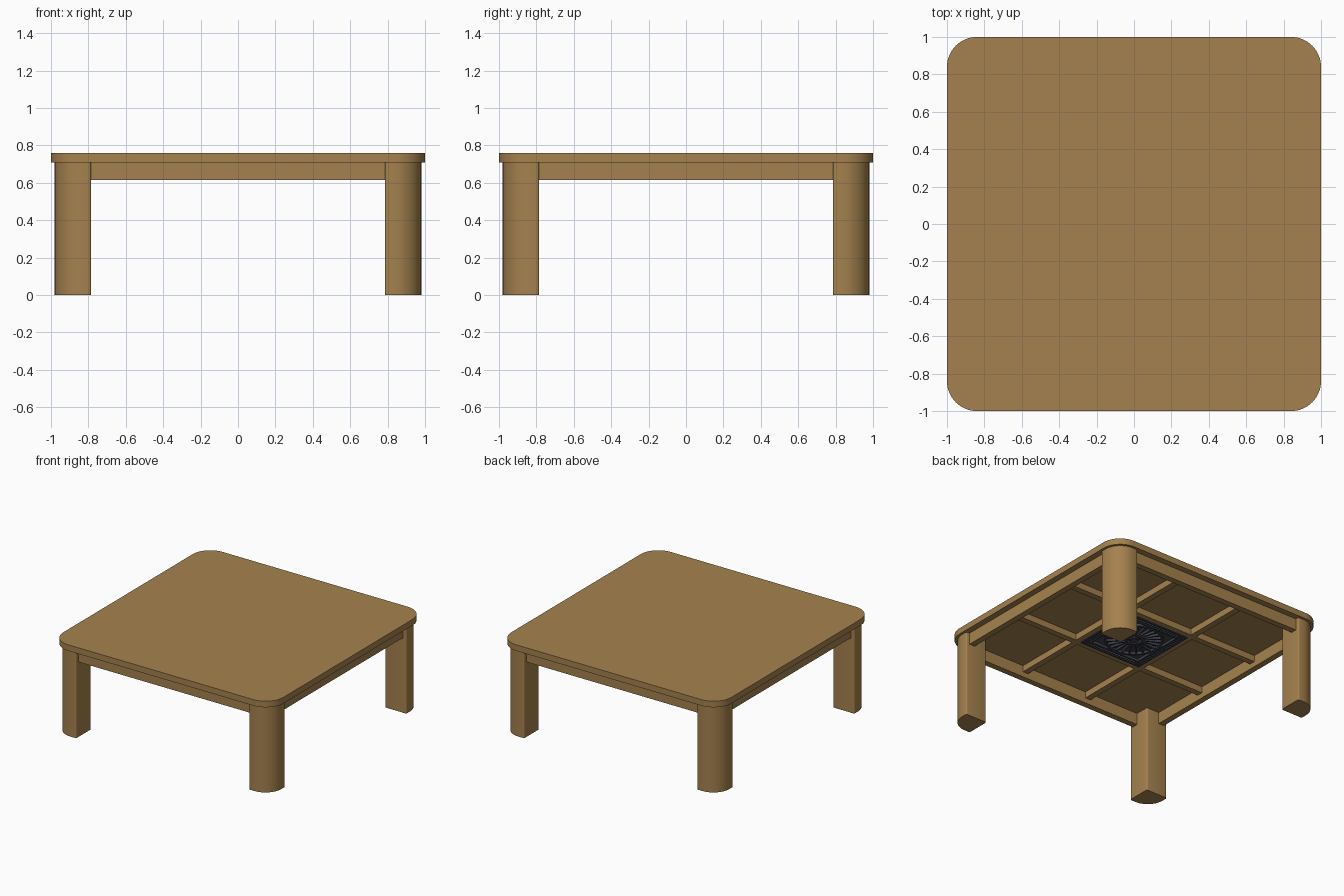
import bpy, bmesh, math
from mathutils import Matrix

if "Cube" in bpy.data.objects:
    bpy.data.objects.remove(bpy.data.objects["Cube"])


def material(name, rgb):
    m = bpy.data.materials.new(name)
    m.diffuse_color = (*rgb, 1)
    m.use_nodes = True
    m.node_tree.nodes["Principled BSDF"].inputs["Base Color"].default_value = m.diffuse_color
    return m


wood = material("warm wood", (0.376, 0.222, 0.077))
metal = material("dark grey metal", (0.055, 0.058, 0.078))


def finish(bm, name, mat):
    bmesh.ops.recalc_face_normals(bm, faces=bm.faces)
    me = bpy.data.meshes.new(name)
    bm.to_mesh(me)
    bm.free()
    me.materials.append(mat)
    ob = bpy.data.objects.new(name, me)
    bpy.context.collection.objects.link(ob)
    bpy.ops.object.select_all(action='DESELECT')
    ob.select_set(True)
    bpy.context.view_layer.objects.active = ob
    bpy.ops.object.shade_smooth_by_angle(angle=math.radians(30))
    return ob


def add_box(bm, x0, x1, y0, y1, z0, z1, turn=0.0):
    mat = (Matrix.Rotation(turn, 4, 'Z')
           @ Matrix.Translation(((x0 + x1) / 2, (y0 + y1) / 2, (z0 + z1) / 2))
           @ Matrix.Diagonal((x1 - x0, y1 - y0, z1 - z0, 1)))
    bmesh.ops.create_cube(bm, size=1, matrix=mat)


def rounded_prism(name, x0, x1, y0, y1, z0, z1, radii, mat):
    """Upright block; radii are for corners ++, -+, --, +-."""
    bm = bmesh.new()
    pts = []
    for i, (cx, cy, sx, sy) in enumerate(((x1, y1, 1, 1), (x0, y1, -1, 1),
                                          (x0, y0, -1, -1), (x1, y0, 1, -1))):
        r = radii[i]
        n = 16 if r > 0.05 else 4
        for k in range(n + 1):
            a = math.pi / 2 * (i + k / n)
            pts.append((cx - sx * r + r * math.cos(a), cy - sy * r + r * math.sin(a), z0))
    face = bm.faces.new([bm.verts.new(p) for p in pts])
    up = bmesh.ops.extrude_face_region(bm, geom=[face], use_keep_orig=True)
    for v in up["geom"]:
        if isinstance(v, bmesh.types.BMVert):
            v.co.z = z1
    return finish(bm, name, mat)


def add_ring(bm, r0, r1, z0, z1, n=40):
    loops = [[bm.verts.new((r * math.cos(math.tau * i / n), r * math.sin(math.tau * i / n), z))
              for i in range(n)] for r, z in ((r0, z0), (r1, z0), (r1, z1), (r0, z1))]
    for a in range(4):
        p, q = loops[a], loops[(a + 1) % 4]
        for i in range(n):
            j = (i + 1) % n
            bm.faces.new((p[i], p[j], q[j], q[i]))


# tabletop with round corners
rounded_prism("tabletop", -1, 1, -1, 1, 0.71, 0.76, [0.16] * 4, wood)

# four legs, big radius on the outer corner only
corner = {(1, 1): 0, (-1, 1): 1, (-1, -1): 2, (1, -1): 3}
for (sx, sy), c in corner.items():
    xs = sorted((sx * 0.785, sx * 0.98))
    ys = sorted((sy * 0.785, sy * 0.98))
    radii = [0.012] * 4
    radii[c] = 0.145
    label = ("back" if sy > 0 else "front") + ("_right" if sx > 0 else "_left") + "_leg"
    rounded_prism(label, *xs, *ys, 0, 0.71, radii, wood)

# aprons between the legs
for i, side in enumerate(("right", "back", "left", "front")):
    bm = bmesh.new()
    add_box(bm, 0.90, 0.95, -0.79, 0.79, 0.615, 0.71, i * math.pi / 2)
    finish(bm, side + "_apron", wood)

# crossing support bars under the top
for i, side in enumerate(("right", "back", "left", "front")):
    bm = bmesh.new()
    add_box(bm, 0.28, 0.33, -0.90, 0.90, 0.658, 0.71, i * math.pi / 2)
    finish(bm, side + "_support_bar", wood)

# heater housing in the middle bay
H = 0.285
bm = bmesh.new()
add_box(bm, -H, H, -H, H, 0.672, 0.71)
finish(bm, "heater_housing", metal)

# grille: frame, slatted border, rings and radial bars
Z0, Z1 = 0.652, 0.674
bm = bmesh.new()
for q in range(4):
    t = q * math.pi / 2
    add_box(bm, H - 0.012, H, -H, H, Z0, Z1, t)
    add_box(bm, 0.222, 0.23, -0.23, 0.23, Z0, Z1, t)
    for k in range(23):
        y = -0.264 + k * 0.024
        add_box(bm, 0.228, H - 0.01, y - 0.005, y + 0.005, Z0 + 0.002, Z1, t)
finish(bm, "grille_frame", metal)

bm = bmesh.new()
for r0, r1 in ((0.205, 0.222), (0.052, 0.064), (0.028, 0.038)):
    add_ring(bm, r0, r1, Z0, Z1)
for k in range(24):
    add_box(bm, 0.06, 0.21, -0.006, 0.006, Z0 + 0.002, Z1, math.tau * k / 24)
bmesh.ops.create_cone(bm, cap_ends=True, segments=24, radius1=0.018, radius2=0.018,
                      depth=Z1 - Z0, matrix=Matrix.Translation((0, 0, (Z0 + Z1) / 2)))
finish(bm, "grille_fan", metal)
